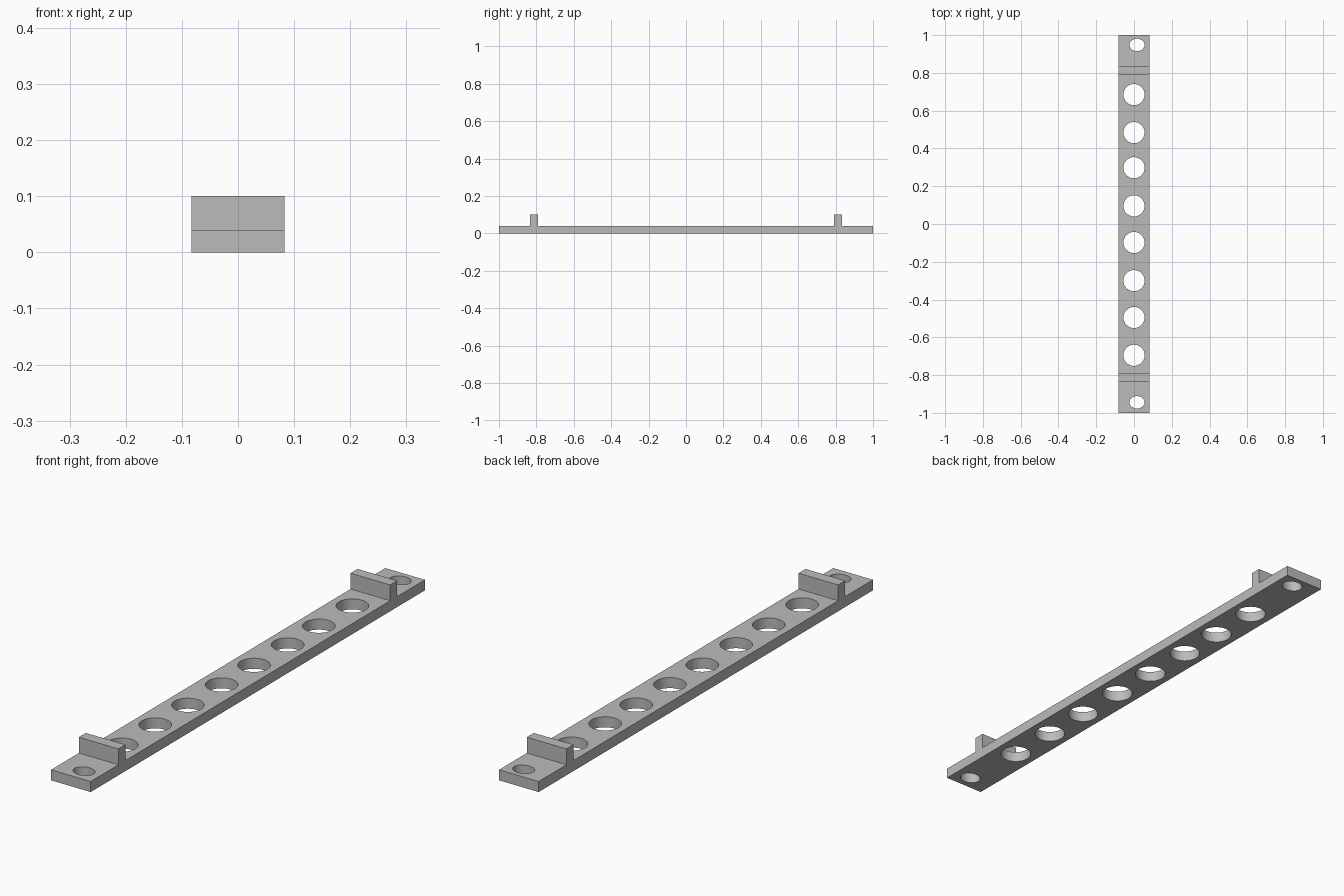
import bpy
import bmesh
from mathutils import Matrix

default = bpy.data.objects.get("Cube")
if default:
    bpy.data.objects.remove(default, do_unlink=True)

HALF_WIDTH = 0.083
BASE_TOP = 0.04
RIB_TOP = 0.10
RIB_INNER, RIB_OUTER = 0.792, 0.834

grey = bpy.data.materials.new("plain grey")
grey.use_nodes = True
colour = (0.5, 0.5, 0.5, 1)
grey.diffuse_color = colour
grey.node_tree.nodes["Principled BSDF"].inputs["Base Color"].default_value = colour


def make_object(name, bm):
    bmesh.ops.recalc_face_normals(bm, faces=bm.faces)
    mesh = bpy.data.meshes.new(name)
    bm.to_mesh(mesh)
    bm.free()
    mesh.materials.append(grey)
    obj = bpy.data.objects.new(name, mesh)
    bpy.context.collection.objects.link(obj)
    return obj


# Bar with two upright ribs: mirrored side profile extruded across the width
half = [(1, 0), (1, BASE_TOP), (RIB_OUTER, BASE_TOP), (RIB_OUTER, RIB_TOP),
        (RIB_INNER, RIB_TOP), (RIB_INNER, BASE_TOP)]
profile = half + [(-y, z) for y, z in reversed(half)]
bm = bmesh.new()
side = bm.faces.new([bm.verts.new((-HALF_WIDTH, y, z)) for y, z in profile])
extruded = bmesh.ops.extrude_face_region(bm, geom=[side])["geom"]
bmesh.ops.translate(bm, vec=(2 * HALF_WIDTH, 0, 0),
                    verts=[v for v in extruded if isinstance(v, bmesh.types.BMVert)])
bar = make_object("perforated_bar", bm)

# Round holes along the middle and an oval screw hole at each end
holes = [(0, y, 0.056, 0.056) for y in
         (-0.695, -0.495, -0.30, -0.098, 0.096, 0.298, 0.484, 0.685)]
holes += [(0.016, y, 0.04, 0.033) for y in (-0.944, 0.948)]
bm = bmesh.new()
for x, y, rx, ry in holes:
    place = Matrix.Translation((x, y, BASE_TOP / 2)) @ Matrix.Diagonal((rx, ry, 1, 1))
    bmesh.ops.create_cone(bm, cap_ends=True, segments=48, radius1=1, radius2=1,
                          depth=0.1, matrix=place)
cutter = make_object("hole_cutter", bm)
cutter.hide_render = True

# Cut the holes, then discard the cutter
cut = bar.modifiers.new("holes", "BOOLEAN")
cut.operation = "DIFFERENCE"
cut.solver = "EXACT"
cut.object = cutter
bpy.ops.object.select_all(action="DESELECT")
bpy.context.view_layer.objects.active = bar
bar.select_set(True)
bpy.ops.object.modifier_apply(modifier=cut.name)
bpy.data.objects.remove(cutter, do_unlink=True)
bpy.ops.object.shade_smooth_by_angle()
